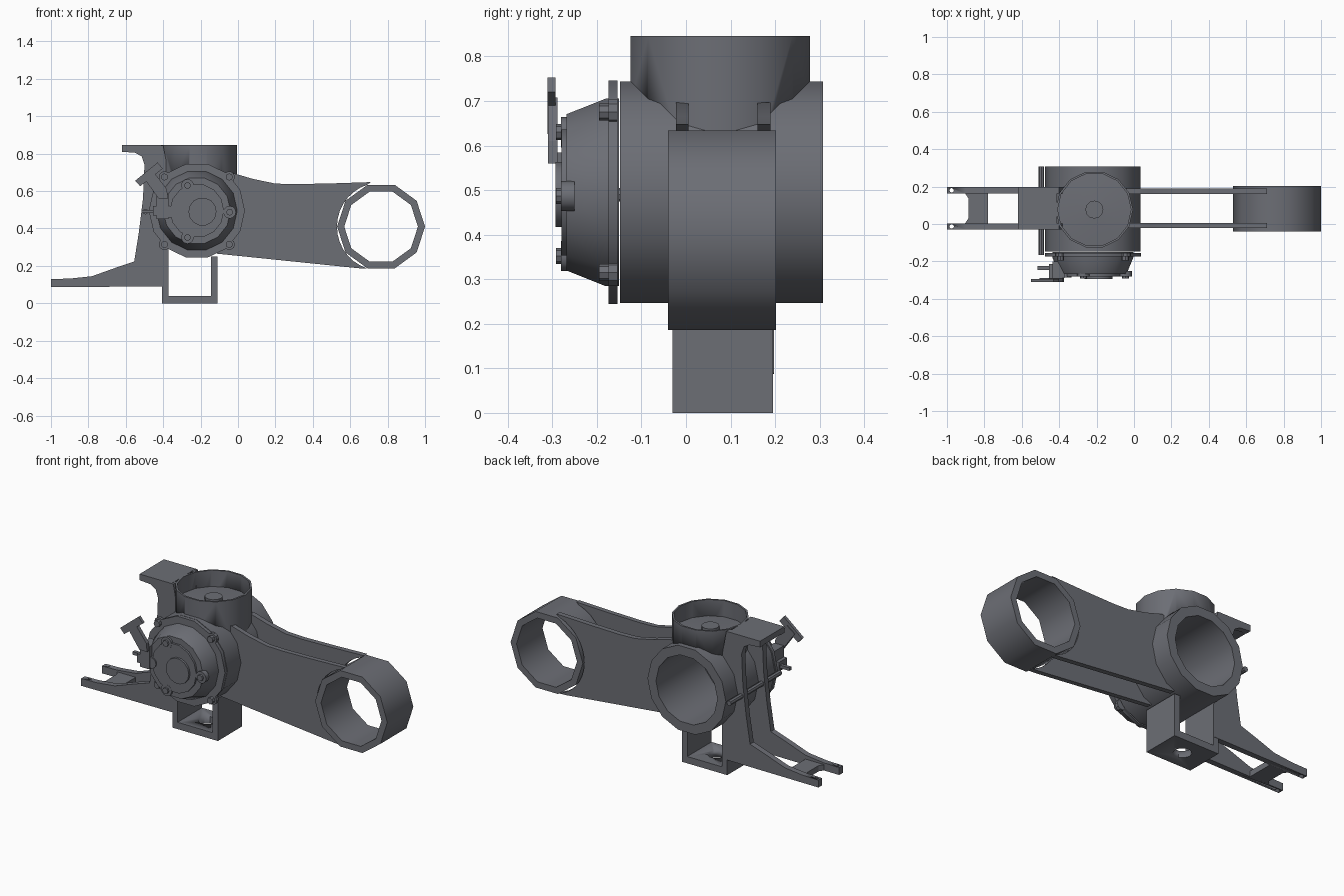
import bpy, bmesh, math
from mathutils import Vector

if "Cube" in bpy.data.objects:
    bpy.data.objects.remove(bpy.data.objects["Cube"])

mat = bpy.data.materials.new("slate_grey")
mat.diffuse_color = (0.15, 0.156, 0.178, 1)
mat.use_nodes = True
mat.node_tree.nodes["Principled BSDF"].inputs["Base Color"].default_value = mat.diffuse_color
CX, CZ = -0.22, 0.495          # housing axis
RX, RZ = 0.765, 0.41           # end ring axis


def finish(name, bm, angle=30):
    bmesh.ops.remove_doubles(bm, verts=bm.verts, dist=1e-5)
    bmesh.ops.recalc_face_normals(bm, faces=bm.faces)
    me = bpy.data.meshes.new(name)
    bm.to_mesh(me)
    bm.free()
    me.materials.append(mat)
    ob = bpy.data.objects.new(name, me)
    bpy.context.collection.objects.link(ob)
    bpy.ops.object.select_all(action='DESELECT')
    ob.select_set(True)
    bpy.context.view_layer.objects.active = ob
    bpy.ops.object.shade_smooth_by_angle(angle=math.radians(angle))
    return ob


def lathe(name, prof, axis, c, n=14, angle=30, start=0.0):
    """Revolve a closed (radius, height) loop about an axis through c."""
    bm = bmesh.new()
    rings = []
    for i in range(n):
        a = start + 2 * math.pi * i / n
        ring = []
        for r, h in prof:
            u, v = c[0] + r * math.cos(a), c[1] + r * math.sin(a)
            ring.append(bm.verts.new((u, h, v) if axis == 'Y' else (u, v, h)))
        rings.append(ring)
    m = len(prof)
    for i in range(n):
        p, q = rings[i], rings[(i + 1) % n]
        for j in range(m):
            k = (j + 1) % m
            if prof[j][0] == 0 and prof[k][0] == 0:
                continue
            bm.faces.new((p[j], p[k], q[k], q[j]))
    return finish(name, bm, angle)


def rod(name, axis, c, r, h0, h1, n=12):
    return lathe(name, [(0, h0), (r, h0), (r, h1), (0, h1)], axis, c, n, 35)


def extrude(name, pts, d0, d1, axis='Y'):
    """Extrude a 2D outline along y (xz outline) or z (xy outline)."""
    bm = bmesh.new()
    f = bm.faces.new([bm.verts.new((u, d0, v) if axis == 'Y' else (u, v, d0)) for u, v in pts])
    g = bmesh.ops.extrude_face_region(bm, geom=[f])['geom']
    move = Vector((0, d1 - d0, 0)) if axis == 'Y' else Vector((0, 0, d1 - d0))
    bmesh.ops.translate(bm, vec=move, verts=[v for v in g if isinstance(v, bmesh.types.BMVert)])
    return finish(name, bm)


def box(name, x0, x1, y0, y1, z0, z1):
    return extrude(name, [(x0, z0), (x1, z0), (x1, z1), (x0, z1)], y0, y1)


def arc(c, r, a0, a1, n):
    out = []
    for i in range(n + 1):
        a = math.radians(a0 + (a1 - a0) * i / n)
        out.append((c[0] + r * math.cos(a), c[1] + r * math.sin(a)))
    return out


def cut(ob, cutter):
    mod = ob.modifiers.new("cut", 'BOOLEAN')
    mod.operation = 'DIFFERENCE'
    mod.solver = 'EXACT'
    mod.object = cutter
    bpy.ops.object.select_all(action='DESELECT')
    bpy.context.view_layer.objects.active = ob
    ob.select_set(True)
    bpy.ops.object.modifier_apply(modifier=mod.name)
    bpy.data.objects.remove(cutter)


# Main housing, bored out from the back
lathe("housing", [(0, -0.148), (0.255, -0.148), (0.255, 0.308), (0.2, 0.308),
                  (0.2, -0.12), (0, -0.12)], 'Y', (CX, CZ))

# Upright open collar with shallow floor and hub
collar = lathe("top_collar", [(0.207, 0.6), (0.207, 0.846), (0.196, 0.846), (0.196, 0.6)],
               'Z', (-0.212, 0.077))
cut(collar, rod("bore_cutter", 'Y', (CX, CZ), 0.21, -0.5, 0.5, 14))
lathe("collar_floor", [(0, 0.735), (0.2, 0.735), (0.2, 0.75), (0.05, 0.762), (0, 0.762)],
      'Z', (-0.212, 0.077))
rod("collar_hub", 'Z', (-0.212, 0.077), 0.048, 0.74, 0.785)

# Front flange and tapered cover
rod("front_flange", 'Y', (CX, CZ), 0.257, -0.174, -0.154, 14)
lathe("front_cover", [(0, -0.15), (0.216, -0.15), (0.216, -0.18), (0.18, -0.268), (0, -0.268)],
      'Y', (CX, CZ))
rod("cover_plate", 'Y', (CX, CZ), 0.145, -0.28, -0.26, 14)
rod("cover_boss", 'Y', (-0.19, 0.49), 0.075, -0.293, -0.27, 14)
rod("cover_plug", 'Y', (-0.365, 0.49), 0.032, -0.287, -0.26)
for i, (x, z) in enumerate([(-0.27, 0.63), (-0.045, 0.487), (-0.27, 0.352)]):
    rod(f"cover_lug_{i}", 'Y', (x, z), 0.034, -0.281, -0.25)
    rod(f"cover_bolt_{i}", 'Y', (x, z), 0.018, -0.292, -0.27, 8)
for i, a in enumerate((45, 135, 225, 315)):
    x = CX + 0.245 * math.cos(math.radians(a))
    z = CZ + 0.255 * math.sin(math.radians(a))
    rod(f"flange_lug_{i}", 'Y', (x, z), 0.03, -0.174, -0.154, 10)
    rod(f"flange_bolt_{i}", 'Y', (x, z), 0.019, -0.195, -0.16, 8)

# End ring of the long arm
lathe("end_ring", [(0.235, -0.04), (0.235, 0.202), (0.197, 0.202), (0.197, -0.04)],
      'Y', (RX, RZ), 10, 40)

# Twin arm plates
arm = ([(-0.03, 0.697), (0.08, 0.665), (0.2, 0.64), (0.3, 0.637), (0.5, 0.641), (0.71, 0.648)]
       + arc((RX, RZ), 0.236, 108, 252, 14)
       + [(0.65, 0.187), (-0.11, 0.265)] + arc((CX, CZ), 0.23, -65, 55, 8))
for name, y0, y1 in (("arm_plate_front", -0.022, 0.006), ("arm_plate_back", 0.16, 0.19)):
    extrude(name, arm, y0, y1)

# Twin bracket plates ending in drilled prongs
bracket = ([(-1, 0.087), (-1, 0.13), (-0.9, 0.132), (-0.78, 0.145), (-0.66, 0.188),
            (-0.555, 0.223), (-0.53, 0.38), (-0.508, 0.56), (-0.5, 0.74), (-0.515, 0.785),
            (-0.55, 0.805), (-0.62, 0.81), (-0.62, 0.845), (-0.4, 0.845)]
           + arc((CX, CZ), 0.23, 130, 230, 8) + [(-0.375, 0.28), (-0.375, 0.09)])
for name, y0, y1 in (("bracket_plate_front", -0.03, 0.004), ("bracket_plate_back", 0.163, 0.197)):
    plate = extrude(name, bracket, y0, y1)
    cut(plate, rod("hole_cutter", 'Z', (-0.975, (y0 + y1) / 2), 0.012, 0.0, 0.2, 8))
box("bracket_top", -0.62, -0.412, -0.03, 0.197, 0.812, 0.846)
extrude("bracket_web", [(-0.905, 0), (-0.885, 0.03), (-0.885, 0.137), (-0.905, 0.167),
                        (-0.78, 0.167), (-0.78, 0)], 0.088, 0.122, 'Z')

# U-shaped foot with a drain hole
foot = extrude("foot_bracket", [(-0.405, 0), (-0.11, 0), (-0.11, 0.25), (-0.145, 0.25),
                                (-0.145, 0.04), (-0.372, 0.04), (-0.372, 0.31), (-0.405, 0.31)],
               -0.03, 0.195)
cut(foot, rod("foot_cutter", 'Z', (-0.257, 0.082), 0.05, -0.1, 0.1, 10))

# Side rod with the lever mechanism
rod("side_rod", 'Y', (-0.495, 0.49), 0.015, -0.165, 0.308, 8)
box("lever_mount", -0.435, -0.372, -0.29, -0.2, 0.45, 0.585)
box("lever_peg", -0.515, -0.42, -0.245, -0.225, 0.482, 0.5)
box("lever_pin", -0.455, -0.43, -0.29, -0.215, 0.47, 0.52)
extrude("lever_stem", [(-0.505, 0.672), (-0.455, 0.708), (-0.38, 0.61), (-0.375, 0.56),
                       (-0.425, 0.56)], -0.31, -0.288)
extrude("lever_handle", [(-0.55, 0.655), (-0.43, 0.753), (-0.402, 0.72), (-0.523, 0.626)],
        -0.311, -0.293)
